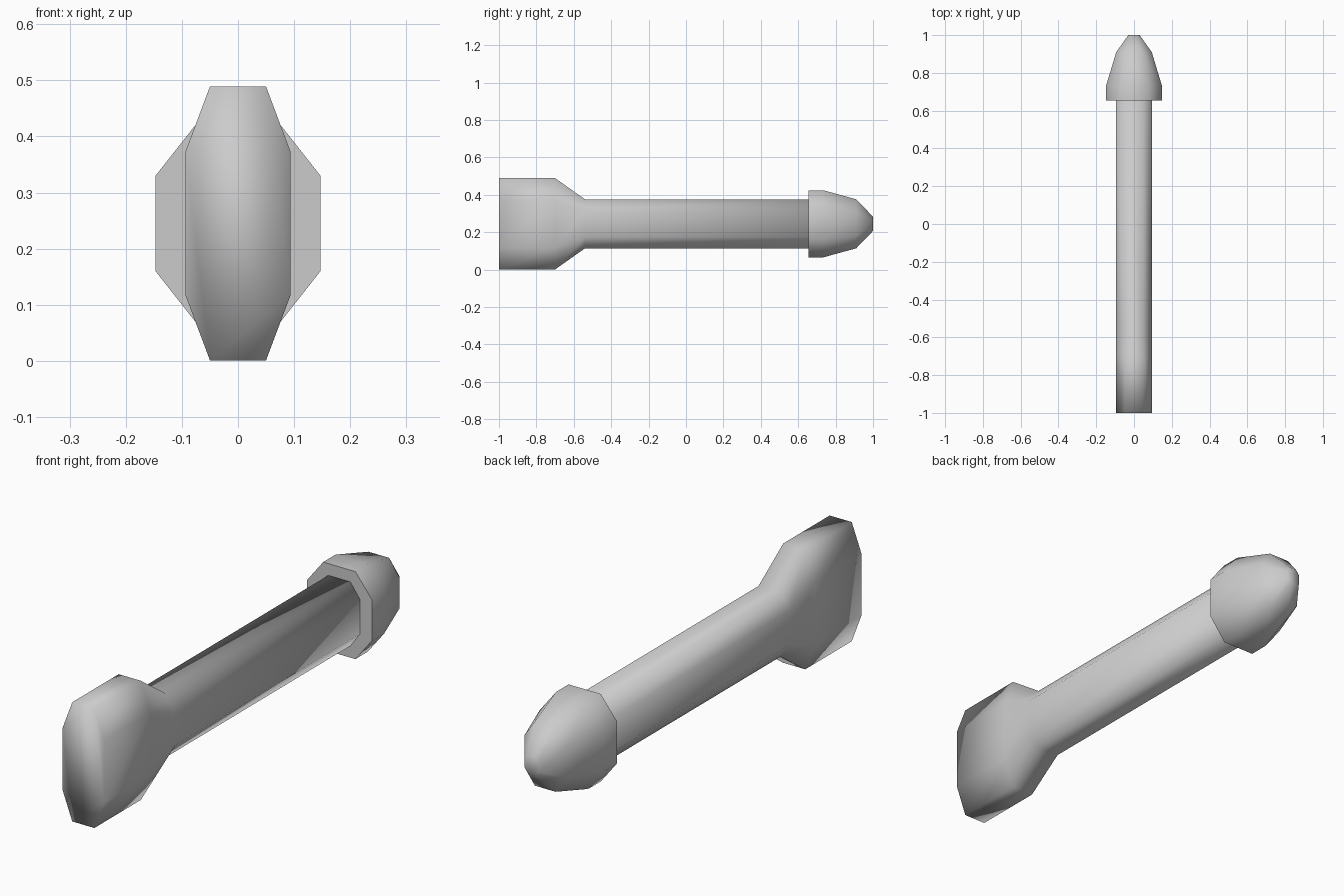
import bpy
import bmesh

cube = bpy.data.objects.get("Cube")
if cube:
    bpy.data.objects.remove(cube)

CENTRE_Z = 0.245

grey = bpy.data.materials.new("plain grey")
grey.use_nodes = True
colour = (0.6, 0.6, 0.6, 1)
grey.diffuse_color = colour
grey.node_tree.nodes["Principled BSDF"].inputs["Base Color"].default_value = colour


def octagon(bm, y, hx, hz, cx, cz):
    """Ring of eight points with half sizes hx, hz and flat half lengths cx, cz."""
    quarter = [(hx, cz), (cx, hz)]
    half = quarter + [(-x, z) for x, z in reversed(quarter)]
    ring = half + [(-x, -z) for x, z in half]
    return [bm.verts.new((x, y, CENTRE_Z + z)) for x, z in ring]


def loft(name, sections, flat_front):
    """Skin octagonal sections along y and close both ends."""
    bm = bmesh.new()
    rings = [octagon(bm, *s) for s in sections]
    for a, b in zip(rings, rings[1:]):
        for i in range(8):
            j = (i + 1) % 8
            bm.faces.new((a[i], a[j], b[j], b[i]))
    front = bm.faces.new(rings[0])
    bm.faces.new(rings[-1])
    bmesh.ops.recalc_face_normals(bm, faces=bm.faces)
    for f in bm.faces:
        f.smooth = True
    front.smooth = not flat_front
    mesh = bpy.data.meshes.new(name)
    bm.to_mesh(mesh)
    bm.free()
    mesh.materials.append(grey)
    obj = bpy.data.objects.new(name, mesh)
    bpy.context.collection.objects.link(obj)
    return obj


# Tall grip tapering into a straight shaft
loft("grip_and_shaft", [
    (-1.0, 0.094, 0.244, 0.05, 0.127),
    (-0.7, 0.094, 0.244, 0.05, 0.127),
    (-0.54, 0.094, 0.131, 0.05, 0.07),
    (0.66, 0.094, 0.131, 0.05, 0.07),
], flat_front=False)

# Wider bullet-shaped tip with a flat shoulder
loft("tip", [
    (0.655, 0.147, 0.179, 0.073, 0.085),
    (0.735, 0.147, 0.179, 0.073, 0.085),
    (0.91, 0.094, 0.131, 0.047, 0.063),
    (1.0, 0.03, 0.038, 0.015, 0.018),
], flat_front=True)
